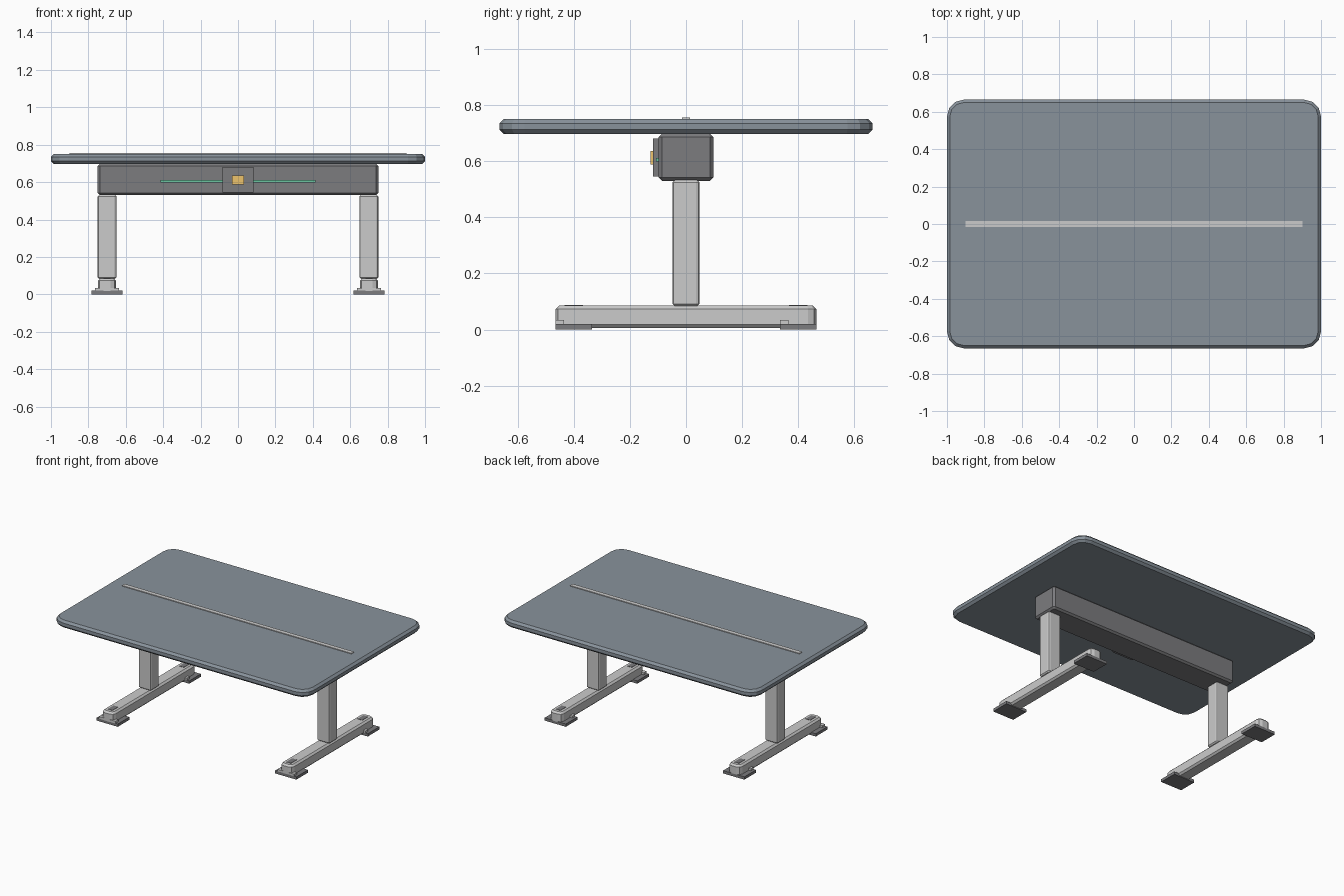
import bpy, bmesh
from mathutils import Vector

if "Cube" in bpy.data.objects:
    bpy.data.objects.remove(bpy.data.objects["Cube"])


def material(name, rgb):
    m = bpy.data.materials.new(name)
    m.diffuse_color = (*rgb, 1)
    m.use_nodes = True
    m.node_tree.nodes["Principled BSDF"].inputs["Base Color"].default_value = m.diffuse_color
    return m


slate = material("slate_top", (0.25, 0.29, 0.33))
dark = material("dark_grey", (0.2, 0.2, 0.21))
light = material("light_metal", (0.62, 0.62, 0.63))
green = material("green", (0.15, 0.55, 0.35))
amber = material("amber", (0.85, 0.55, 0.15))


def box(name, x, y, z, mat, corner=0, segs=2, edge=0):
    """Box from (min, max) ranges; 'corner' rounds upright edges, 'edge' chamfers the rims."""
    bm = bmesh.new()
    bmesh.ops.create_cube(bm, size=1)
    for v in bm.verts:
        v.co = Vector([(r[0] + r[1]) / 2 + c * (r[1] - r[0]) for r, c in zip((x, y, z), v.co)])
    if corner:
        up = [e for e in bm.edges if abs(e.verts[0].co.z - e.verts[1].co.z) > 1e-5]
        bmesh.ops.bevel(bm, geom=up, offset=corner, segments=segs, profile=0.5, affect='EDGES')
    if edge:
        rim = [e for e in bm.edges if abs(e.verts[0].co.z - e.verts[1].co.z) < 1e-5]
        bmesh.ops.bevel(bm, geom=rim, offset=edge, segments=1, affect='EDGES')
    me = bpy.data.meshes.new(name)
    bm.to_mesh(me)
    bm.free()
    me.materials.append(mat)
    ob = bpy.data.objects.new(name, me)
    bpy.context.collection.objects.link(ob)
    return ob


# Table top with rounded corners and a thin inlay strip
box("table_top", (-1, 1), (-0.665, 0.665), (0.697, 0.75), slate, corner=0.09, segs=3, edge=0.015)
box("inlay_strip", (-0.9, 0.9), (-0.015, 0.015), (0.745, 0.755), light)

# Cross beam and the control panel on its front
box("cross_beam", (-0.75, 0.75), (-0.098, 0.098), (0.53, 0.698), dark, corner=0.012, segs=1, edge=0.012)
box("light_strip", (-0.415, 0.415), (-0.107, -0.095), (0.599, 0.611), green)
box("control_panel", (-0.083, 0.083), (-0.118, -0.095), (0.545, 0.68), dark)
box("control_button", (-0.033, 0.033), (-0.127, -0.115), (0.588, 0.636), amber)

# Two T-shaped legs
for side, s in (("left", -1), ("right", 1)):
    def around(half):
        return (s * 0.7 - half, s * 0.7 + half)

    box(side + "_column", around(0.05), (-0.048, 0.048), (0.083, 0.532), light,
        corner=0.012, segs=2, edge=0.008)
    box(side + "_foot", around(0.048), (-0.465, 0.465), (0.005, 0.085), light,
        corner=0.03, segs=2, edge=0.012)

    # Ground pads, their clamps and the cover plates on the foot ends
    for end, y in (("front", -0.4), ("back", 0.4)):
        tag = f"{side}_{end}"
        box(tag + "_pad", around(0.083), (y - 0.065, y + 0.065), (0, 0.02), dark)
        box(tag + "_clamp", around(0.065), (y - 0.065, y - 0.034), (0.018, 0.034), light)
        box(tag + "_cover", around(0.018), (y - 0.033, y + 0.033), (0.08, 0.087), dark)
